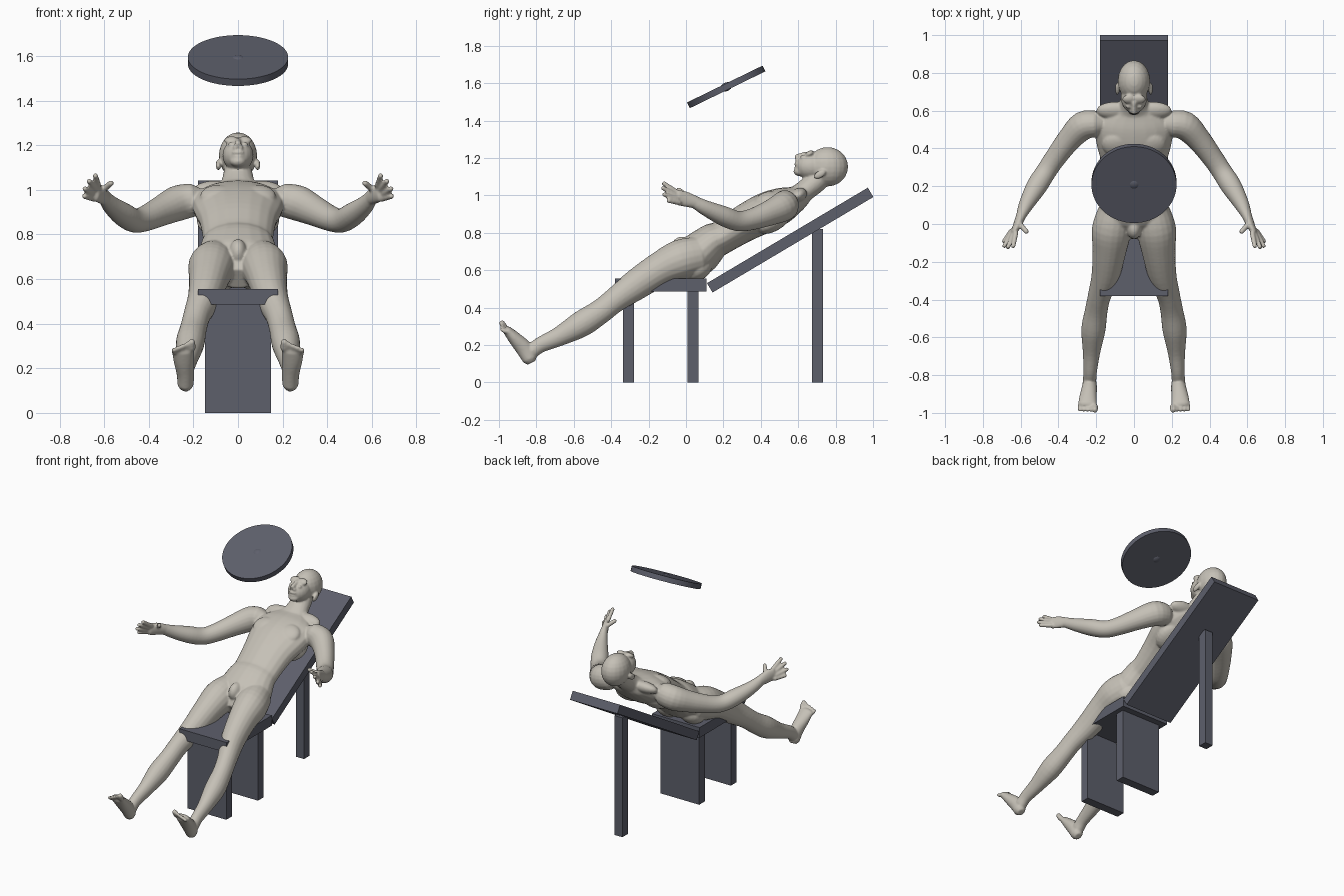
import bpy
import bmesh
from math import radians, sin, cos, pi
from mathutils import Vector, Matrix

default_cube = bpy.data.objects.get("Cube")
if default_cube:
    bpy.data.objects.remove(default_cube, do_unlink=True)


def make_material(name, colour):
    mat = bpy.data.materials.new(name)
    mat.use_nodes = True
    mat.diffuse_color = (*colour, 1)
    mat.node_tree.nodes["Principled BSDF"].inputs["Base Color"].default_value = (*colour, 1)
    return mat


skin = make_material("pale skin", (.56, .53, .47))
slate = make_material("dark slate", (.11, .115, .148))


def add_object(name, bm, *materials):
    mesh = bpy.data.meshes.new(name)
    bm.to_mesh(mesh)
    bm.free()
    obj = bpy.data.objects.new(name, mesh)
    bpy.context.scene.collection.objects.link(obj)
    for mat in materials:
        mesh.materials.append(mat)
    return obj


def box(name, centre, size, tilt=0):
    bm = bmesh.new()
    bmesh.ops.create_cube(bm, size=1)
    bmesh.ops.scale(bm, vec=size, verts=bm.verts)
    obj = add_object(name, bm, slate)
    obj.location = centre
    obj.rotation_euler.x = radians(tilt)


# Bench: seat, reclined back, two wide plate legs and one post
box("seat", (0, -.135, .52), (.36, .49, .07))
box("backrest", (0, .557, .761), (.36, 1.0, .058), 30.7)
box("front_leg", (0, -.307, .25), (.295, .06, .5))
box("middle_leg", (0, .037, .25), (.295, .06, .5))
box("rear_post", (0, .703, .41), (.06, .06, .82))

# Tilted disc hanging overhead, with a small boss on both faces
bm = bmesh.new()
bmesh.ops.create_cone(bm, cap_ends=True, segments=64, radius1=.225, radius2=.225, depth=.034)
boss = bmesh.ops.create_uvsphere(bm, u_segments=24, v_segments=12, radius=.035)["verts"]
bmesh.ops.scale(bm, vec=(1, 1, .65), verts=boss)
for face in bm.faces:
    face.smooth = len(face.verts) < 5
for edge in bm.edges:
    edge.smooth = all(len(face.verts) < 5 for face in edge.link_faces)
disc = add_object("overhead_disc", bm, slate)
disc.location = (0, .215, 1.58)
disc.rotation_euler.x = radians(26)

# Body volumes are gathered in one mesh and fused afterwards
body = bmesh.new()
BOTH = (1, -1)


def blob(centre, radii, tilt=0, sides=(1,)):
    for side in sides:
        place = (Matrix.Translation((centre[0] * side, centre[1], centre[2]))
                 @ Matrix.Rotation(radians(tilt), 4, "X")
                 @ Matrix.Diagonal((*radii, 1)))
        bmesh.ops.create_uvsphere(body, u_segments=20, v_segments=12, radius=1, matrix=place)


def smooth_path(stations, steps=4):
    """Catmull-Rom through stations of x, y, z, half width, half depth."""
    pts = [Vector(s) for s in stations]
    pts = [pts[0]] + pts + [pts[-1]]
    path = []
    for a, b, c, d in zip(pts, pts[1:], pts[2:], pts[3:]):
        for i in range(steps):
            t = i / steps
            path.append((b * 2 + (c - a) * t + (a * 2 - b * 5 + c * 4 - d) * t ** 2
                         + (b * 3 - a - c * 3 + d) * t ** 3) * .5)
    return path + [pts[-1]]


def loft(stations, sides=(1,), across=(1, 0, 0), segments=20):
    path = smooth_path(stations)
    # Rounded ends
    for index, inner in ((0, 1), (-1, -2)):
        end = path[index]
        out = (end.xyz - path[inner].xyz).normalized()
        tip = Vector((*(end.xyz + out * min(end[3], end[4]) * .6), end[3] * .6, end[4] * .6))
        path.insert(0, tip) if index == 0 else path.append(tip)
    for side in sides:
        rings = []
        for i, s in enumerate(path):
            along = (path[min(i + 1, len(path) - 1)].xyz - path[max(i - 1, 0)].xyz).normalized()
            wide = Vector(across)
            wide = (wide - along * wide.dot(along)).normalized()
            deep = along.cross(wide)
            ring = []
            for k in range(segments):
                angle = 2 * pi * k / segments
                p = s.xyz + wide * cos(angle) * s[3] + deep * sin(angle) * s[4]
                ring.append(body.verts.new((p.x * side, p.y, p.z)))
            rings.append(ring)
        faces = [body.faces.new(rings[0]), body.faces.new(rings[-1][::-1])]
        for low, high in zip(rings, rings[1:]):
            for k in range(segments):
                n = (k + 1) % segments
                faces.append(body.faces.new((low[k], high[k], high[n], low[n])))
        bmesh.ops.recalc_face_normals(body, faces=faces)


def digit(start, end, radius):
    loft([(*start, radius * 1.1, radius * 1.1), (*end, radius, radius)], BOTH, segments=10)


# Torso and neck
loft([(0, -.01, .63, .13, .085), (0, .06, .68, .185, .115), (0, .14, .75, .168, .1),
      (0, .2, .78, .158, .09), (0, .32, .855, .172, .1), (0, .43, .91, .2, .106),
      (0, .52, .95, .205, .095), (0, .59, .985, .15, .07), (0, .63, 1.02, .085, .058),
      (0, .69, 1.07, .066, .06), (0, .74, 1.12, .06, .06)])
blob((.085, .42, .972), (.085, .075, .04), 30, BOTH)     # chest muscles
blob((.1, .6, 1.0), (.1, .05, .038), 30, BOTH)           # neck to shoulder slope
blob((.1, .47, .86), (.085, .1, .05), 30, BOTH)          # shoulder blades
blob((.09, .06, .61), (.085, .085, .065), 30, BOTH)      # buttocks
blob((0, -.02, .72), (.04, .06, .06), 30)                # groin

# Legs and feet
loft([(.1, .07, .68, .09, .1), (.118, -.03, .655, .105, .108), (.13, -.14, .605, .09, .092),
      (.15, -.27, .52, .075, .082), (.183, -.38, .44, .061, .067), (.2, -.46, .377, .06, .066),
      (.215, -.56, .312, .064, .07), (.225, -.68, .245, .046, .052),
      (.232, -.78, .2, .036, .042), (.235, -.825, .165, .036, .04)], BOTH)
blob((.187, -.405, .465), (.042, .045, .03), 30, BOTH)   # kneecaps
loft([(.235, -.835, .125, .036, .04), (.236, -.865, .18, .04, .045),
      (.243, -.915, .235, .046, .036), (.247, -.957, .28, .05, .024)], BOTH)
for i in range(5):
    x = .207 + .02 * i
    digit((x, -.965, .288 - .004 * i), (x, -.986, .32 - .009 * i), .016 if i == 0 else .011)

# Arms
OUTWARD = (.7, .7, 0)
loft([(.2, .53, .955, .07, .075), (.27, .52, .94, .076, .08), (.345, .445, .905, .064, .068),
      (.42, .345, .87, .056, .057), (.467, .275, .863, .054, .054), (.515, .2, .89, .055, .053),
      (.567, .11, .93, .041, .042), (.595, .05, .962, .028, .034)], BOTH, OUTWARD)

# Hands with spread fingers
loft([(.593, .055, .962, .028, .033), (.62, -.01, .982, .021, .042),
      (.637, -.045, .987, .017, .04)], BOTH, OUTWARD)
digit((.605, .0, 1.0), (.568, -.042, 1.032), .0135)
for knuckle, tip in (((.625, -.045, 1.015), (.64, -.12, 1.065)),
                     ((.638, -.05, 1.0), (.668, -.125, 1.04)),
                     ((.648, -.045, .98), (.687, -.118, 1.005)),
                     ((.648, -.035, .96), (.69, -.095, .972))):
    digit(knuckle, tip, .0125)

# Head
blob((0, .757, 1.153), (.086, .11, .105))                # skull
blob((0, .67, 1.155), (.07, .085, .072))                 # face
blob((0, .607, 1.128), (.036, .032, .025))               # chin
blob((.028, .66, 1.222), (.034, .026, .016), 30, BOTH)   # brows
blob((.03, .623, 1.203), (.015, .012, .012), 0, BOTH)    # eyes
blob((.0, .592, 1.168), (.027, .014, .008))              # upper lip
blob((.0, .593, 1.15), (.024, .014, .008))               # lower lip
blob((.012, .6, 1.19), (.011, .018, .012), 0, BOTH)      # nostrils
loft([(0, .645, 1.222, .012, .014), (0, .59, 1.205, .014, .015)])  # nose
blob((.088, .715, 1.112), (.012, .036, .02), 30, BOTH)   # ears

# Fuse the volumes into one smooth figure
figure = add_object("reclining_figure", body, skin, slate)
remesh = figure.modifiers.new("fuse", "REMESH")
remesh.mode = "VOXEL"
remesh.voxel_size = .006
soften = figure.modifiers.new("soften", "SMOOTH")
soften.factor = .5
soften.iterations = 5
graph = bpy.context.evaluated_depsgraph_get()
fused = bpy.data.meshes.new_from_object(figure.evaluated_get(graph))
figure.modifiers.clear()

# Cut the waistline and hems, then colour the shorts between them
bm = bmesh.new()
bm.from_mesh(fused)
waist, waist_up = Vector((0, .145, .77)), Vector((0, .865, .5))
hem, hem_up = Vector((0, -.138, .615)), Vector((0, .95, .31))
for point, normal in ((waist, waist_up), (hem, hem_up)):
    bmesh.ops.bisect_plane(bm, geom=bm.verts[:] + bm.edges[:] + bm.faces[:],
                           dist=.0005, plane_co=point, plane_no=normal)
for face in bm.faces:
    c = face.calc_center_median()
    in_shorts = (c - waist).dot(waist_up) < 0 < (c - hem).dot(hem_up) and abs(c.x) < .4
    face.material_index = int(in_shorts)
    face.smooth = True
bm.to_mesh(fused)
bm.free()
fused.materials.clear()
for mat in (skin, slate):
    fused.materials.append(mat)
figure.data = fused
